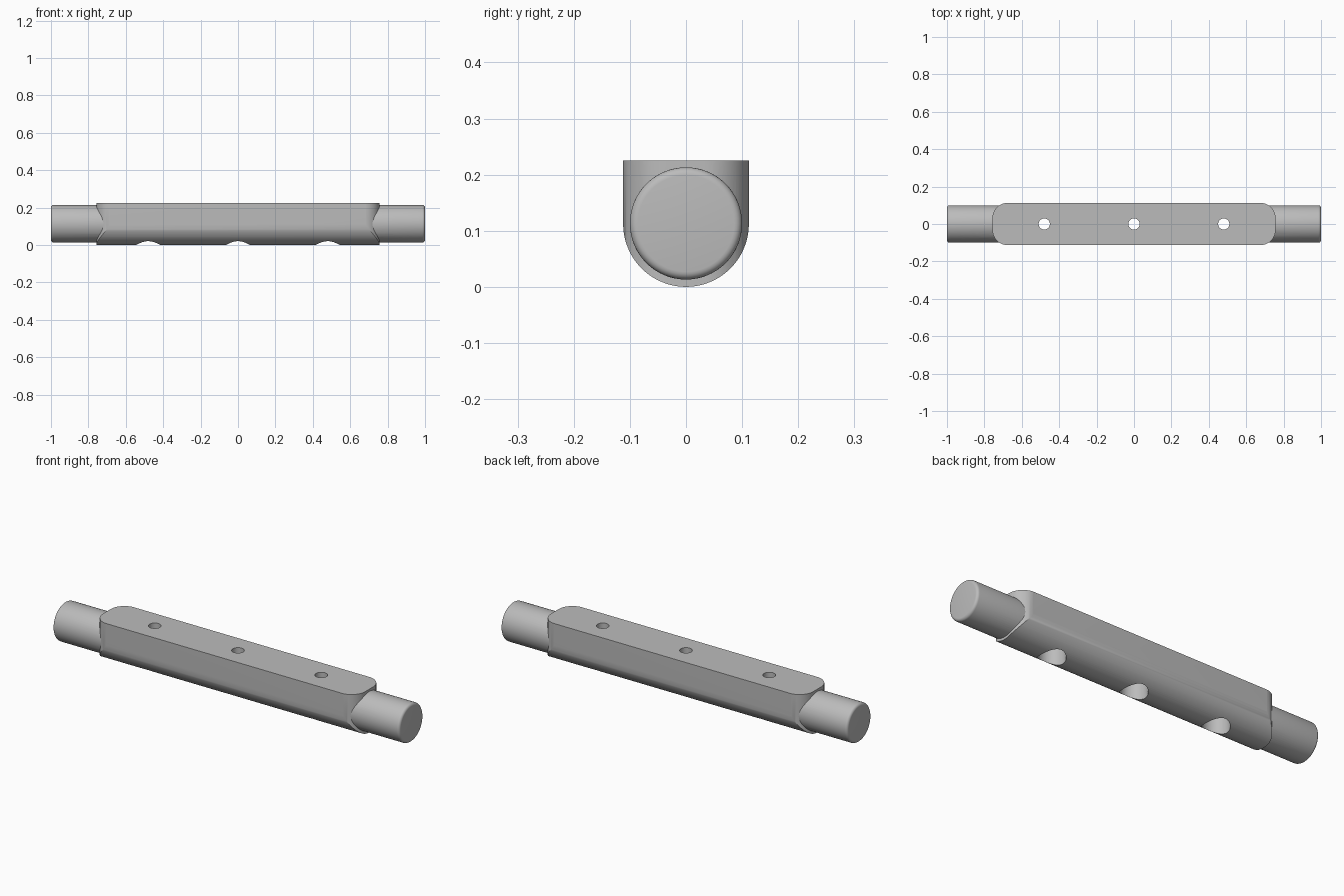
import bpy, bmesh, math
from mathutils import Matrix, Vector

if "Cube" in bpy.data.objects:
    bpy.data.objects.remove(bpy.data.objects["Cube"])

R = 0.112            # half width of the body and radius of its underside
TOP = 0.225          # height of the flat top
END = 0.757          # half length of the body
AXIS = 0.113         # height of the dowel axis

grey = bpy.data.materials.new("plain_grey")
grey.use_nodes = True
color = (0.5, 0.5, 0.5, 1)
grey.diffuse_color = color
grey.node_tree.nodes["Principled BSDF"].inputs["Base Color"].default_value = color


def add_object(name, bm):
    bmesh.ops.recalc_face_normals(bm, faces=bm.faces)
    mesh = bpy.data.meshes.new(name)
    bm.to_mesh(mesh)
    bm.free()
    mesh.materials.append(grey)
    obj = bpy.data.objects.new(name, mesh)
    bpy.context.collection.objects.link(obj)
    return obj


def prism(name, points, direction):
    bm = bmesh.new()
    face = bm.faces.new([bm.verts.new(p) for p in points])
    new = bmesh.ops.extrude_face_region(bm, geom=[face])["geom"]
    verts = [v for v in new if isinstance(v, bmesh.types.BMVert)]
    bmesh.ops.translate(bm, verts=verts, vec=Vector(direction))
    return add_object(name, bm)


def cylinder(name, radius, length, center, along_x=False, segments=48, rounding=0):
    bm = bmesh.new()
    bmesh.ops.create_cone(bm, cap_ends=True, segments=segments, radius1=radius,
                          radius2=radius, depth=length)
    if rounding:
        rims = [e for e in bm.edges if abs(e.verts[0].co.z - e.verts[1].co.z) < 1e-5]
        bmesh.ops.bevel(bm, geom=rims, offset=rounding, segments=5,
                        profile=0.5, affect='EDGES')
    turn = Matrix.Rotation(math.pi / 2, 4, 'Y') if along_x else Matrix()
    bmesh.ops.transform(bm, verts=bm.verts, matrix=Matrix.Translation(center) @ turn)
    return add_object(name, bm)


def combine(target, tool, operation):
    bpy.context.view_layer.objects.active = target
    mod = target.modifiers.new(operation.lower(), 'BOOLEAN')
    mod.operation, mod.object, mod.solver = operation, tool, 'EXACT'
    bpy.ops.object.modifier_apply(modifier=mod.name)
    bpy.data.objects.remove(tool)


# Body: a U-shaped section run lengthwise
arc = [math.pi + math.pi * i / 48 for i in range(49)]
section = [(-0.9, R * math.cos(a), R + R * math.sin(a)) for a in arc]
section += [(-0.9, R, TOP), (-0.9, -R, TOP)]
body = prism("handle_body", section, (1.8, 0, 0))

# Rounded ends: keep only what lies inside a rounded rectangle seen from above
r, wide, plan = 0.08, R + 0.0003, []
for quarter, (sx, sy) in enumerate([(1, 1), (-1, 1), (-1, -1), (1, -1)]):
    for i in range(17):
        a = math.pi / 2 * (quarter + i / 16)
        plan.append((sx * (END - r) + r * math.cos(a),
                     sy * (wide - r) + r * math.sin(a), -0.1))
combine(body, prism("plan_cutter", plan, (0, 0, 0.5)), 'INTERSECT')

# Dowel sticking out of both ends
dowel = cylinder("dowel", 0.1, 2, (0, 0, AXIS), True, 64, 0.014)
combine(body, dowel, 'UNION')

# Screw holes, with wide recesses from below
for x in (-0.48, 0, 0.48):
    combine(body, cylinder("screw_hole", 0.03, 0.6, (x, 0, 0.1), segments=32), 'DIFFERENCE')
    combine(body, cylinder("recess", 0.064, 0.2, (x, 0, 0)), 'DIFFERENCE')

# Smooth curves with crisp edges
bpy.ops.object.select_all(action='DESELECT')
body.select_set(True)
bpy.context.view_layer.objects.active = body
bpy.ops.object.shade_smooth_by_angle(angle=math.radians(25))
